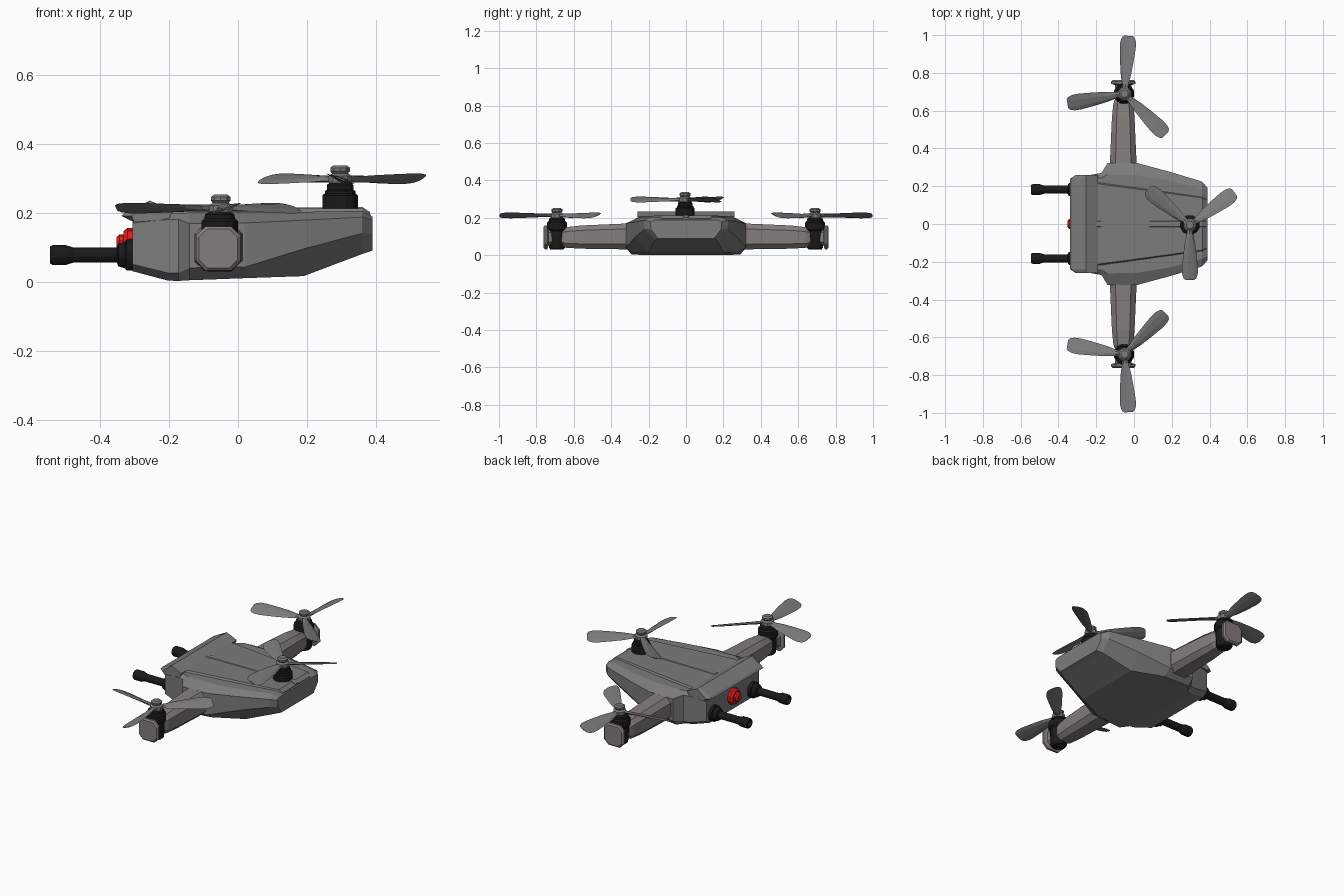
import bpy, bmesh
from math import sin, cos, pi, radians
from mathutils import Vector, Matrix


def material(name, colour):
    m = bpy.data.materials.new(name)
    m.diffuse_color = (*colour, 1)
    return m


BLACK = material("black", (0.01, 0.01, 0.011))
RED = material("red", (0.75, 0.01, 0.01))
GREY = material("dark_grey", (0.2, 0.2, 0.2))
WARM = material("warm_grey", (0.23, 0.21, 0.205))


def loft(name, rings, mat=GREY):
    """Skin equal-length rings of points and cap both ends."""
    bm = bmesh.new()
    vs = [[bm.verts.new(p) for p in r] for r in rings]
    n = len(rings[0])
    for a, b in zip(vs, vs[1:]):
        for i in range(n):
            j = (i + 1) % n
            bm.faces.new((a[i], a[j], b[j], b[i]))
    bm.faces.new(vs[0])
    bm.faces.new(vs[-1])
    bmesh.ops.recalc_face_normals(bm, faces=bm.faces)
    me = bpy.data.meshes.new(name)
    bm.to_mesh(me)
    bm.free()
    ob = bpy.data.objects.new(name, me)
    bpy.context.collection.objects.link(ob)
    me.materials.append(mat)
    return ob


def mirrored_x_section(x, half):
    """Full section in the yz plane from its (y, z) half profile."""
    return [(x, y, z) for y, z in half] + [(x, -y, z) for y, z in reversed(half)]


def turned(name, profile, centre, axis="Z", n=12, mat=GREY):
    """Turned part from (radius, height) pairs along an axis."""
    c = Vector(centre)
    rings = []
    for r, h in profile:
        ring = []
        for k in range(n):
            a = 2 * pi * (k + 0.5) / n
            u, v = r * cos(a), r * sin(a)
            ring.append(c + Vector((u, v, h) if axis == "Z" else (h, u, v)))
        rings.append(ring)
    return loft(name, rings, mat)


def octagon(y, hx, hz, cz, cx=-0.057, k=0.58):
    pts = [(1, k), (k, 1), (-k, 1), (-1, k), (-1, -k), (-k, -1), (k, -1), (1, -k)]
    return [(cx + hx * a, y, cz + hz * b) for a, b in pts]


# Hull, lofted from tail to nose
hull = [
    (-0.305, [(0.22, 0.187), (0.245, 0.17), (0.245, 0.05), (0.215, 0.03)]),
    (-0.203, [(0.24, 0.197), (0.265, 0.18), (0.265, 0.025), (0.235, 0.003)]),
    (-0.172, [(0.245, 0.198), (0.27, 0.18), (0.27, 0.025), (0.24, 0.002)]),
    (-0.140, [(0.262, 0.2), (0.322, 0.168), (0.322, 0.04), (0.29, 0.004)]),
    (0.020, [(0.258, 0.2), (0.322, 0.17), (0.322, 0.042), (0.275, 0.01)]),
    (0.190, [(0.23, 0.202), (0.276, 0.178), (0.274, 0.095), (0.2, 0.016)]),
    (0.360, [(0.185, 0.205), (0.225, 0.187), (0.222, 0.14), (0.165, 0.08)]),
    (0.390, [(0.17, 0.188), (0.19, 0.178), (0.188, 0.138), (0.15, 0.09)]),
]
loft("hull", [mirrored_x_section(x, h) for x, h in hull])

# Raised top panel and centre rib
loft("top_panel", [mirrored_x_section(x, [(y - 0.012, z), (y, z - 0.02)]) for x, y, z in
                   [(-0.2, 0.225, 0.205), (-0.17, 0.222, 0.21), (0.362, 0.15, 0.212), (0.384, 0.14, 0.196)]])
loft("centre_rib", [mirrored_x_section(x, [(0.012, z), (0.022, z - 0.012)]) for x, z in
                    [(-0.2, 0.212), (0.36, 0.216), (0.382, 0.202)]])

# Tail spoiler, profile swept across the hull
spoiler = [(-0.338, 0.19), (-0.328, 0.2), (-0.255, 0.235), (-0.19, 0.206), (-0.2, 0.18), (-0.3, 0.172)]
rings = []
for y, f in [(-0.26, 0), (-0.24, 1), (0.24, 1), (0.26, 0)]:
    rings.append([(x + (0.03 * (1 - f) if x < -0.3 else 0), y, z) for x, z in spoiler])
loft("tail_spoiler", rings)

# Rear lamp
turned("lamp_base", [(0.048, 0.02), (0.048, -0.015), (0.038, -0.027)], (-0.305, 0, 0.108), "X", 10, RED)
turned("lamp_dome", [(0.028, 0), (0.027, -0.038), (0.018, -0.047)], (-0.305, 0, 0.11), "X", 10, RED)


def blade(name, hub, angle, hand, size=1, pitch=20):
    """Pitched propeller blade with a blunt tip; hand -1 reverses the pitch."""
    stations = [(0.015, 0.015, 0.009), (0.05, 0.018, 0.008), (0.1, 0.029, 0.006), (0.17, 0.038, 0.005),
                (0.24, 0.045, 0.004), (0.275, 0.044, 0.003), (0.298, 0.036, 0.003), (0.307, 0.024, 0.002)]
    turn = Matrix.Rotation(radians(angle), 4, "Z") @ Matrix.Rotation(radians(pitch) * hand, 4, "X")
    rings = []
    for r, w, t in stations:
        section = [(-w, 0), (-w * 0.3, t), (w * 0.5, t), (w, 0), (w * 0.5, -t), (-w * 0.3, -t)]
        rings.append([Vector(hub) + turn @ Vector((r * size, a, b)) for a, b in section])
    loft(name, rings)


def rotor(name, x, y, z, angles, hand, size=1):
    """Hub and three blades; z is the blade height."""
    turned(name + "_hub", [(0.03, -0.02), (0.036, -0.008), (0.036, 0.008), (0.024, 0.015), (0.03, 0.022),
                           (0.03, 0.032), (0.02, 0.039)], (x, y, z), n=10)
    for i, a in enumerate(angles):
        blade(f"{name}_blade_{i + 1}", (x, y, z), a, hand, size)


for s, side in ((1, "rear"), (-1, "front")):
    # Guns
    turned(side + "_gun", [(0.047, 0.01), (0.047, -0.018), (0.04, -0.022), (0.034, -0.042), (0.022, -0.046),
                           (0.022, -0.17), (0.03, -0.195), (0.03, -0.232), (0.025, -0.24), (0.018, -0.24),
                           (0.016, -0.215)], (-0.305, s * 0.182, 0.077), "X", 12, BLACK)
    # Arm and end cap
    loft(side + "_arm", [octagon(s * y, hx, hz, cz) for y, hx, hz, cz in
                         [(0.28, 0.07, 0.07, 0.1), (0.36, 0.069, 0.068, 0.1), (0.56, 0.06, 0.062, 0.097),
                          (0.64, 0.052, 0.055, 0.095), (0.67, 0.04, 0.042, 0.095)]], WARM)
    loft(side + "_arm_cap", [octagon(s * y, h, h, 0.096) for y, h in
                             [(0.71, 0.04), (0.736, 0.045), (0.742, 0.064), (0.754, 0.064), (0.762, 0.056)]], WARM)
    # Motor and rotor
    turned(side + "_motor", [(0.036, 0.03), (0.044, 0.04), (0.048, 0.1), (0.048, 0.13), (0.055, 0.138),
                             (0.055, 0.175), (0.046, 0.183), (0.044, 0.195), (0.03, 0.203)],
           (-0.053, s * 0.69, 0), mat=BLACK)
    rotor(side + "_rotor", -0.05, s * 0.69, 0.213, [s * a for a in (86, 190, 315)], -s)

# Nose motor and rotor
turned("nose_motor", [(0.053, 0.19), (0.053, 0.25), (0.046, 0.256), (0.046, 0.262), (0.04, 0.266),
                      (0.04, 0.28), (0.03, 0.288)], (0.296, -0.005, 0), mat=BLACK)
rotor("nose_rotor", 0.296, -0.005, 0.298, [36, 140, 270], -1, 0.95)
